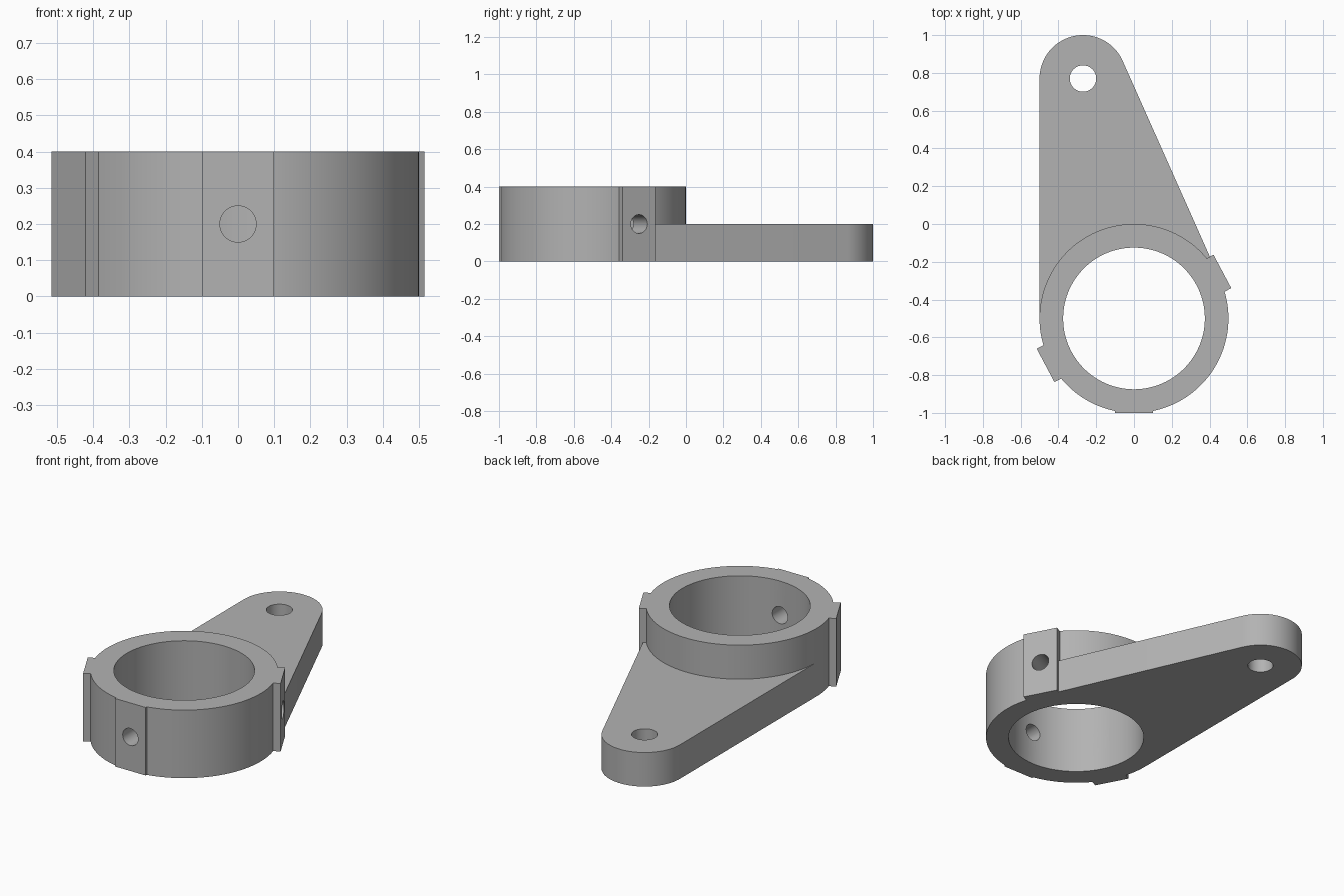
import bpy, bmesh
from math import cos, sin, pi, radians, atan2, acos, hypot
from mathutils import Matrix

cube = bpy.data.objects.get("Cube")
if cube:
    bpy.data.objects.remove(cube, do_unlink=True)

# Main dimensions
RING = (0.0, -0.5)
R_OUT, R_IN, HEIGHT = 0.5, 0.375, 0.4
TIP = (-0.27, 0.77)
R_TIP, R_BOLT, ARM_H = 0.23, 0.07, 0.2
PAD_W, R_SCREW = 0.2, 0.05
PADS = [(28, 0.53), (208, 0.53), (270, 0.5)]   # angle, distance of flat face

grey = bpy.data.materials.new("machined grey")
grey.use_nodes = True
colour = (0.45, 0.45, 0.45, 1)
grey.diffuse_color = colour
grey.node_tree.nodes["Principled BSDF"].inputs["Base Color"].default_value = colour


def add_object(name, bm):
    bmesh.ops.recalc_face_normals(bm, faces=bm.faces)
    mesh = bpy.data.meshes.new(name)
    bm.to_mesh(mesh)
    bm.free()
    mesh.materials.append(grey)
    obj = bpy.data.objects.new(name, mesh)
    bpy.context.collection.objects.link(obj)
    return obj


def prism(name, outline, z0, z1, matrix=Matrix()):
    bm = bmesh.new()
    base = bm.faces.new([bm.verts.new((x, y, z0)) for x, y in outline])
    top = bmesh.ops.extrude_face_region(bm, geom=[base])["geom"]
    verts = [v for v in top if isinstance(v, bmesh.types.BMVert)]
    bmesh.ops.translate(bm, verts=verts, vec=(0, 0, z1 - z0))
    bm.transform(matrix)
    return add_object(name, bm)


def arc(centre, r, start, end, n):
    return [(centre[0] + r * cos(start + (end - start) * i / n),
             centre[1] + r * sin(start + (end - start) * i / n)) for i in range(n + 1)]


def circle(centre, r, n):
    return arc(centre, r, pi / n, 2 * pi + pi / n, n)[:-1]


def combine(target, other, operation):
    mod = target.modifiers.new(operation.lower(), "BOOLEAN")
    mod.operation, mod.solver, mod.object = operation, "EXACT", other
    bpy.context.view_layer.objects.active = target
    bpy.ops.object.modifier_apply(modifier=mod.name)
    bpy.data.objects.remove(other, do_unlink=True)


# Clamp ring
body = prism("clamp_bracket", circle(RING, R_OUT, 128), 0, HEIGHT)

# Tapered arm, tangent to the ring and to its rounded tip
dx, dy = RING[0] - TIP[0], RING[1] - TIP[1]
tangent = atan2(dy, dx) + acos((R_TIP - R_OUT) / hypot(dx, dy))
foot = (RING[0] + R_OUT * cos(tangent), RING[1] + R_OUT * sin(tangent))
outline = arc(TIP, R_TIP, tangent, pi, 40) + [(RING[0] - R_OUT, RING[1]), foot]
combine(body, prism("arm", outline, 0, ARM_H), "UNION")

# Flat screw pads around the ring
for angle, reach in PADS:
    place = Matrix.Translation((*RING, 0)) @ Matrix.Rotation(radians(angle), 4, "Z")
    w = PAD_W / 2
    box = [(0.43, -w), (reach, -w), (reach, w), (0.43, w)]
    combine(body, prism("pad", box, 0, HEIGHT, place), "UNION")

# Bore and arm bolt hole
combine(body, prism("bore", circle(RING, R_IN, 128), -0.1, HEIGHT + 0.1), "DIFFERENCE")
combine(body, prism("bolt_hole", circle(TIP, R_BOLT, 48), -0.1, HEIGHT), "DIFFERENCE")

# Radial screw holes through the pads
for angle, reach in PADS:
    place = (Matrix.Translation((*RING, HEIGHT / 2))
             @ Matrix.Rotation(radians(angle), 4, "Z") @ Matrix.Rotation(pi / 2, 4, "Y"))
    hole = prism("screw_hole", circle((0, 0), R_SCREW, 40), 0.2, reach + 0.1, place)
    combine(body, hole, "DIFFERENCE")

# Smooth curved walls, crisp edges
bpy.ops.object.select_all(action="DESELECT")
body.select_set(True)
bpy.context.view_layer.objects.active = body
bpy.ops.object.shade_smooth_by_angle(angle=radians(20))
